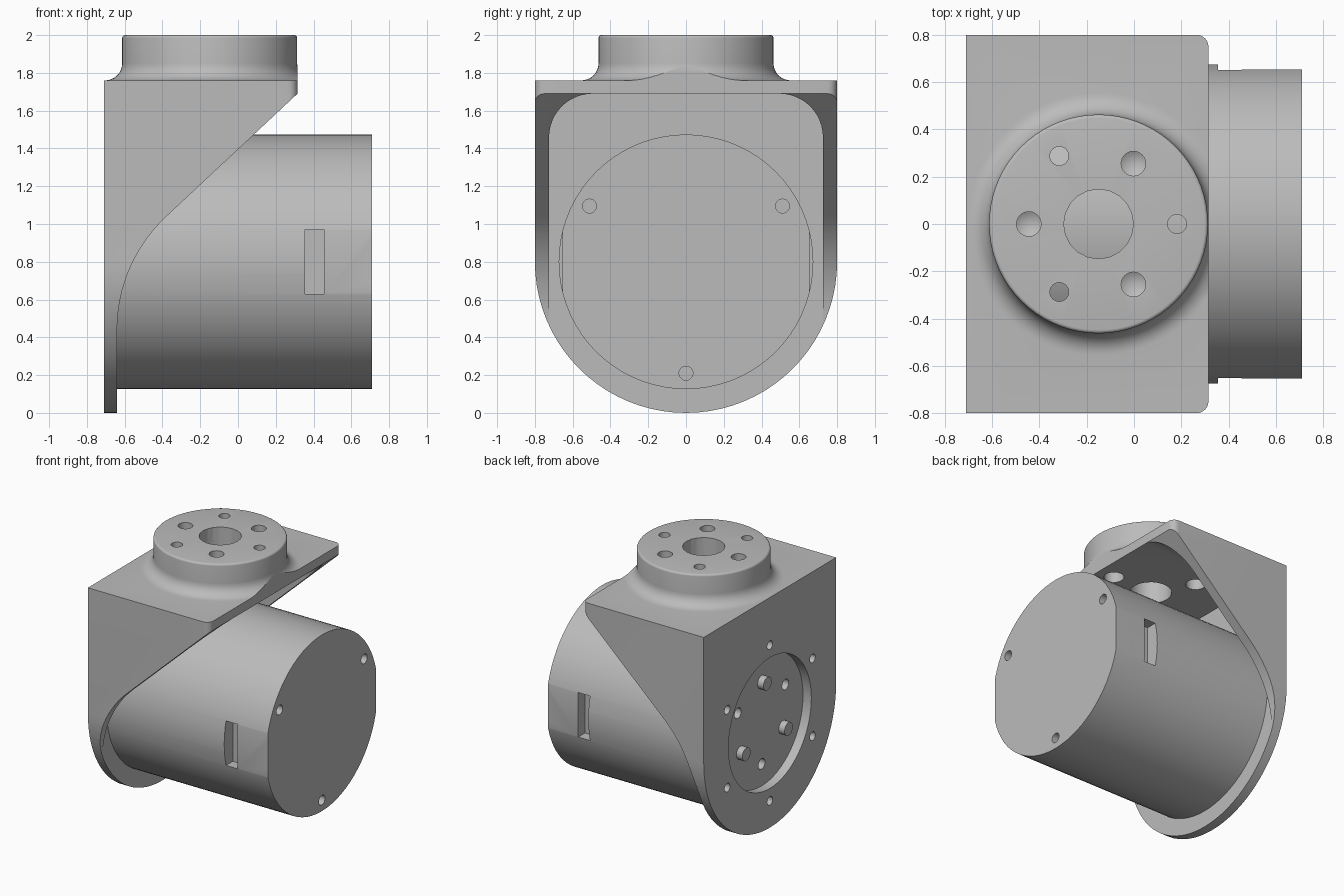
import bpy, bmesh
from math import sin, cos, pi, radians
from mathutils import Matrix, Vector

if "Cube" in bpy.data.objects:
    bpy.data.objects.remove(bpy.data.objects["Cube"], do_unlink=True)

grey = bpy.data.materials.new("machined_grey")
grey.use_nodes = True
grey.diffuse_color = (0.5, 0.5, 0.5, 1)
grey.node_tree.nodes["Principled BSDF"].inputs["Base Color"].default_value = (0.5, 0.5, 0.5, 1)

AXIS_Z = 0.8      # height of the motor axis
FLANGE_X = -0.15  # centre of the output flange


def finish(bm, name):
    bmesh.ops.recalc_face_normals(bm, faces=bm.faces)
    mesh = bpy.data.meshes.new(name)
    bm.to_mesh(mesh)
    bm.free()
    mesh.materials.append(grey)
    obj = bpy.data.objects.new(name, mesh)
    bpy.context.scene.collection.objects.link(obj)
    return obj


def prism(name, outline, axis, lo, hi):
    """Extrude a 2D outline along an axis."""
    place = {"x": lambda a, b, h: (h, a, b),
             "y": lambda a, b, h: (a, h, b),
             "z": lambda a, b, h: (a, b, h)}[axis]
    bm = bmesh.new()
    face = bm.faces.new([bm.verts.new(place(a, b, lo)) for a, b in outline])
    ext = bmesh.ops.extrude_face_region(bm, geom=[face])
    moved = [v for v in ext["geom"] if isinstance(v, bmesh.types.BMVert)]
    bmesh.ops.translate(bm, verts=moved, vec=Vector(place(0, 0, hi - lo)))
    return finish(bm, name)


def lathe(name, profile, centre, axis="z", steps=32):
    """Spin (radius, height) points around an axis through centre."""
    bm = bmesh.new()
    verts = [bm.verts.new((r, 0, h)) for r, h in profile]
    edges = [bm.edges.new(pair) for pair in zip(verts, verts[1:])]
    bmesh.ops.spin(bm, geom=verts + edges, cent=(0, 0, 0), axis=(0, 0, 1),
                   angle=2 * pi, steps=steps)
    bmesh.ops.remove_doubles(bm, verts=bm.verts, dist=0.0005)
    turn = Matrix.Rotation(pi / 2, 4, "Y") if axis == "x" else Matrix()
    bm.transform(Matrix.Translation(centre) @ turn)
    return finish(bm, name)


def rod(name, r, lo, hi, centre, axis="z", steps=32):
    return lathe(name, [(0, lo), (r, lo), (r, hi), (0, hi)], centre, axis, steps)


def combine(target, tool, operation="DIFFERENCE"):
    mod = target.modifiers.new("shape", "BOOLEAN")
    mod.operation, mod.object, mod.solver = operation, tool, "EXACT"
    bpy.context.view_layer.objects.active = target
    bpy.ops.object.modifier_apply(modifier=mod.name)
    bpy.data.objects.remove(tool, do_unlink=True)


def arc(cx, cy, r, start, end, n=12):
    return [(cx + r * cos(radians(start + (end - start) * i / n)),
             cy + r * sin(radians(start + (end - start) * i / n))) for i in range(n + 1)]


def ring(radius, start, count):
    """Offsets spaced evenly on a bolt circle."""
    return [(radius * cos(radians(start + 360 * i / count)),
             radius * sin(radians(start + 360 * i / count))) for i in range(count)]


# Bracket: arched block with a raised round flange
bracket = prism("bracket", [(0.8, 1.76), (-0.8, 1.76)] + arc(0, AXIS_Z, 0.8, 180, 360, 40),
                "x", -0.71, 0.4)
flange = lathe("flange", [(0, 1.72), (0.555, 1.72)] + arc(0.555, 1.852, 0.092, 270, 180, 8)
               + arc(0.448, 1.985, 0.015, 0, 90, 4) + [(0, 2.0)],
               (FLANGE_X, 0, 0), steps=72)
combine(bracket, flange, "UNION")

# Trim to the rounded top outline
trim = [(-0.9, 0.8), (-0.9, -0.8)] + arc(0.265, -0.75, 0.05, -90, 0, 6) \
    + arc(0.265, 0.75, 0.05, 0, 90, 6)
combine(bracket, prism("trim", trim, "z", -0.2, 2.2), "INTERSECT")

# Hollow between the cheeks
hollow = [(-0.725, -0.3), (0.725, -0.3)] + arc(0.495, 1.46, 0.23, 0, 90) \
    + arc(-0.495, 1.46, 0.23, 90, 180)
combine(bracket, prism("hollow", hollow, "x", -0.64, 0.6), "x" and "DIFFERENCE")

# Sloped and curved front edge of the cheeks
sweep = [(0.5, -0.3), (0.5, 1.863), (0.315, 1.69)] + arc(0.18, 0.44, 0.82, 133, 180, 16) \
    + [(-0.64, -0.3)]
combine(bracket, prism("sweep", sweep, "y", -1, 1))

# Back plate opening and bolt holes
combine(bracket, rod("opening", 0.5, -0.9, -0.5, (0, 0, AXIS_Z), "x", 64))
for dy, dz in ring(0.595, 90, 6):
    combine(bracket, rod("bolt_hole", 0.033, -0.9, -0.5, (0, dy, AXIS_Z + dz), "x", 20))

# Flange holes: centre bore, counterbored screw holes, blind drilled holes
combine(bracket, rod("bore", 0.147, 1.5, 2.2, (FLANGE_X, 0, 0), steps=20))
for dx, dy in ring(0.332, 0, 3):
    screw = [(0, 1.5), (0.07, 1.5), (0.07, 1.85), (0.04, 1.85), (0.04, 2.2), (0, 2.2)]
    combine(bracket, lathe("screw_hole", screw, (FLANGE_X + dx, dy, 0), steps=24))
for dx, dy in ring(0.295, 60, 3):
    drill = [(0, 1.87), (0.052, 1.9), (0.052, 2.2), (0, 2.2)]
    combine(bracket, lathe("drill_hole", drill, (FLANGE_X + dx, dy, 0), steps=24))

# Motor body with side flats and latch slots
motor = rod("motor_body", 0.674, -0.64, 0.71, (0, 0, AXIS_Z), "x", 72)
for side in (-1, 1):
    flat = [(0.355, 0.6), (0.9, 0.6), (0.9, 1.0), (0.355, 1.0)]
    slot = [(0.355, 0.63), (0.455, 0.63), (0.455, 0.97), (0.355, 0.97)]
    for outline, depth in ((flat, 0.653), (slot, 0.57)):
        combine(motor, prism("cut", outline, "y", *sorted((side * depth, side * 0.9))))

# Screw holes in the motor's end cap and drive face
for dy, dz in ring(0.59, 30, 3):
    combine(motor, rod("cap_hole", 0.037, 0.6, 0.9, (0, dy, AXIS_Z + dz), "x", 20))
for dy, dz in ring(0.332, 30, 3):
    combine(motor, rod("drive_hole", 0.04, -0.9, -0.56, (0, dy, AXIS_Z + dz), "x", 20))

# Drive pins inside the back opening
parts = [bracket, motor]
for i, (dy, dz) in enumerate(ring(0.295, 90, 3)):
    parts.append(rod(f"drive_pin_{i + 1}", 0.05, -0.69, -0.63, (0, dy, AXIS_Z + dz), "x", 24))

bpy.ops.object.select_all(action="DESELECT")
for part in parts:
    part.select_set(True)
bpy.context.view_layer.objects.active = bracket
bpy.ops.object.shade_smooth_by_angle(angle=radians(30))
